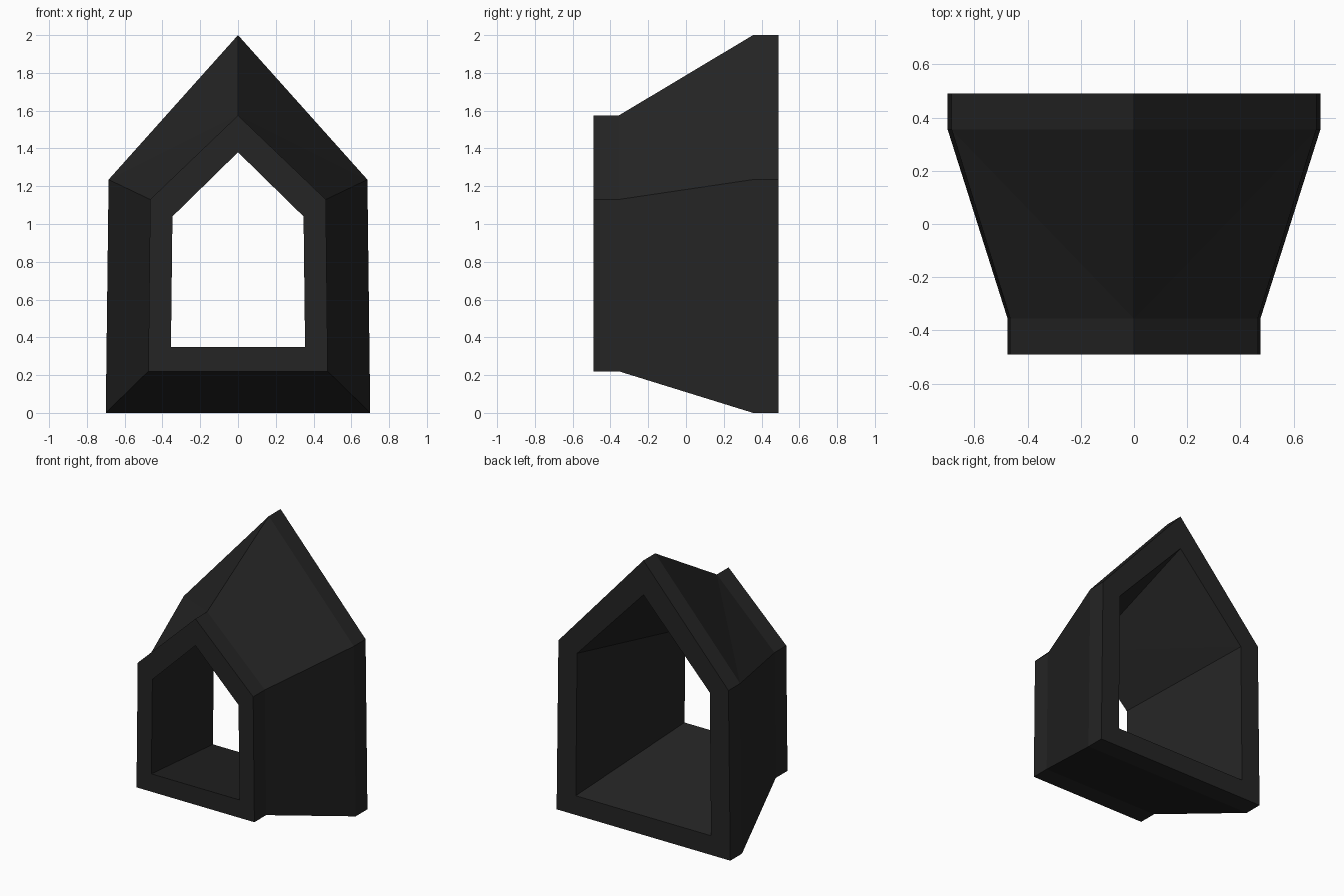
import bpy, bmesh

if "Cube" in bpy.data.objects:
    bpy.data.objects.remove(bpy.data.objects["Cube"])

# One flat dark colour
mat = bpy.data.materials.new("charcoal")
mat.diffuse_color = (0.018, 0.018, 0.018, 1)
mat.use_nodes = True
mat.node_tree.nodes["Principled BSDF"].inputs["Base Color"].default_value = mat.diffuse_color


def house(y, foot, base, shoulder, eave, peak):
    """House-shaped five-sided outline at depth y."""
    return [(-foot, y, base), (foot, y, base), (shoulder, y, eave),
            (0, y, peak), (-shoulder, y, eave)]


# Outline rings: outside from front to back, then inside from back to front
front = (0.475, 0.22, 0.465, 1.13, 1.575)
rear = (0.70, 0.0, 0.685, 1.235, 2.0)
outlines = [
    house(-0.49, *front),
    house(-0.355, *front),
    house(0.355, *rear),
    house(0.49, *rear),
    house(0.49, 0.545, 0.14, 0.535, 1.18, 1.75),
    house(-0.49, 0.355, 0.35, 0.347, 1.04, 1.38),
]

bm = bmesh.new()
rings = [[bm.verts.new(p) for p in o] for o in outlines]


def bridge(a, b, tapered):
    """Join two rings; tapered roofs fold from the front peak to the rear eave."""
    for i in range(5):
        j = (i + 1) % 5
        if tapered and i in (2, 3):
            top, low = (j, i) if i == 2 else (i, j)
            f, r = (a, b) if a[0].co.y < b[0].co.y else (b, a)
            bm.faces.new((f[top], f[low], r[low]))
            bm.faces.new((f[top], r[low], r[top]))
        else:
            bm.faces.new((a[i], a[j], b[j], b[i]))


# Closed loop of rings: collar, flare, collar, back rim, inside, front rim
for k in range(6):
    bridge(rings[k], rings[(k + 1) % 6], k in (1, 4))
bmesh.ops.recalc_face_normals(bm, faces=bm.faces)

mesh = bpy.data.meshes.new("flared_house_frame")
bm.to_mesh(mesh)
bm.free()
mesh.materials.append(mat)
obj = bpy.data.objects.new("flared_house_frame", mesh)
bpy.context.collection.objects.link(obj)
